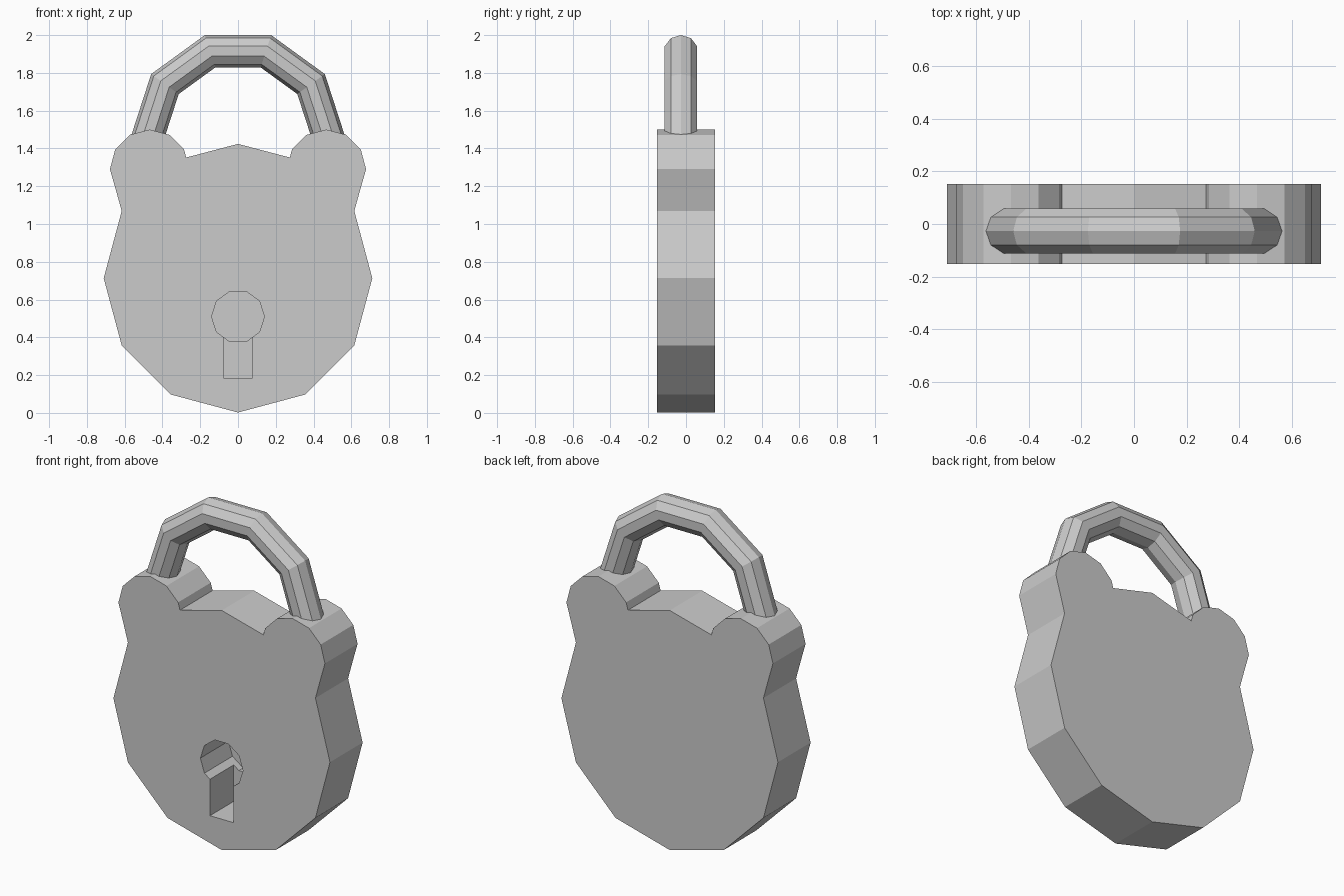
import bpy, bmesh
from math import sin, cos, pi
from mathutils import Matrix

if "Cube" in bpy.data.objects:
    bpy.data.objects.remove(bpy.data.objects["Cube"])


def to_object(name, bm):
    bmesh.ops.recalc_face_normals(bm, faces=bm.faces)
    mesh = bpy.data.meshes.new(name)
    bm.to_mesh(mesh)
    bm.free()
    ob = bpy.data.objects.new(name, mesh)
    bpy.context.collection.objects.link(ob)
    return ob


def ngon(cx, cz, r, n, ks):
    return [(cx + r * cos(2 * pi * k / n), cz + r * sin(2 * pi * k / n)) for k in ks]


def prism(name, outline, y0, y1):
    """Extrude an x/z outline from y0 to y1."""
    bm = bmesh.new()
    face = bm.faces.new([bm.verts.new((x, y0, z)) for x, z in outline])
    ext = bmesh.ops.extrude_face_region(bm, geom=[face], use_keep_orig=True)
    moved = [g for g in ext["geom"] if isinstance(g, bmesh.types.BMVert)]
    bmesh.ops.translate(bm, verts=moved, vec=(0, y1 - y0, 0))
    return to_object(name, bm)


# Body: twelve-sided disc with a rounded shoulder at each upper corner
D = 0.153
right = ngon(0, 0.713, 0.711, 12, range(-2, 2))
right += [(0.648, 1.185)] + ngon(0.468, 1.29, 0.21, 12, range(0, 6))[0:1]
right += ngon(0.468, 1.29, 0.21, 12, range(1, 6)) + [(0.274, 1.352)]
left = [(-x, z) for x, z in reversed(right)]
body = prism("lock_body", [(0, 0.002)] + right + [(0, 1.424)] + left, -D, D)

# Keyhole: ten-sided round pocket and a shallower slot below it
round_cut = prism("keyhole_round_cutter", ngon(0, 0.51, 0.14, 10, range(10)), -0.3, 0.11)
slot_cut = prism("keyhole_slot_cutter",
                 [(-0.077, 0.185), (0.077, 0.185), (0.077, 0.5), (-0.077, 0.5)], -0.3, 0.07)
for cutter in (round_cut, slot_cut):
    mod = body.modifiers.new(cutter.name, 'BOOLEAN')
    mod.operation = 'DIFFERENCE'
    mod.solver = 'EXACT'
    mod.object = cutter
    cutter.hide_render = True
    cutter.display_type = 'WIRE'

# Shackle: ten-sided section spun half a turn in five steps
bm = bmesh.new()
ring = [bm.verts.new((0.478 + 0.09 * cos(k * pi / 5), -0.027 + 0.09 * sin(k * pi / 5), 1.46))
        for k in range(10)]
start = bm.faces.new(ring)
bmesh.ops.spin(bm, geom=[start] + list(start.edges) + ring, cent=(0, 0, 1.46),
               axis=(0, 1, 0), angle=-pi, steps=5, use_duplicate=False)
shackle = to_object("shackle", bm)
